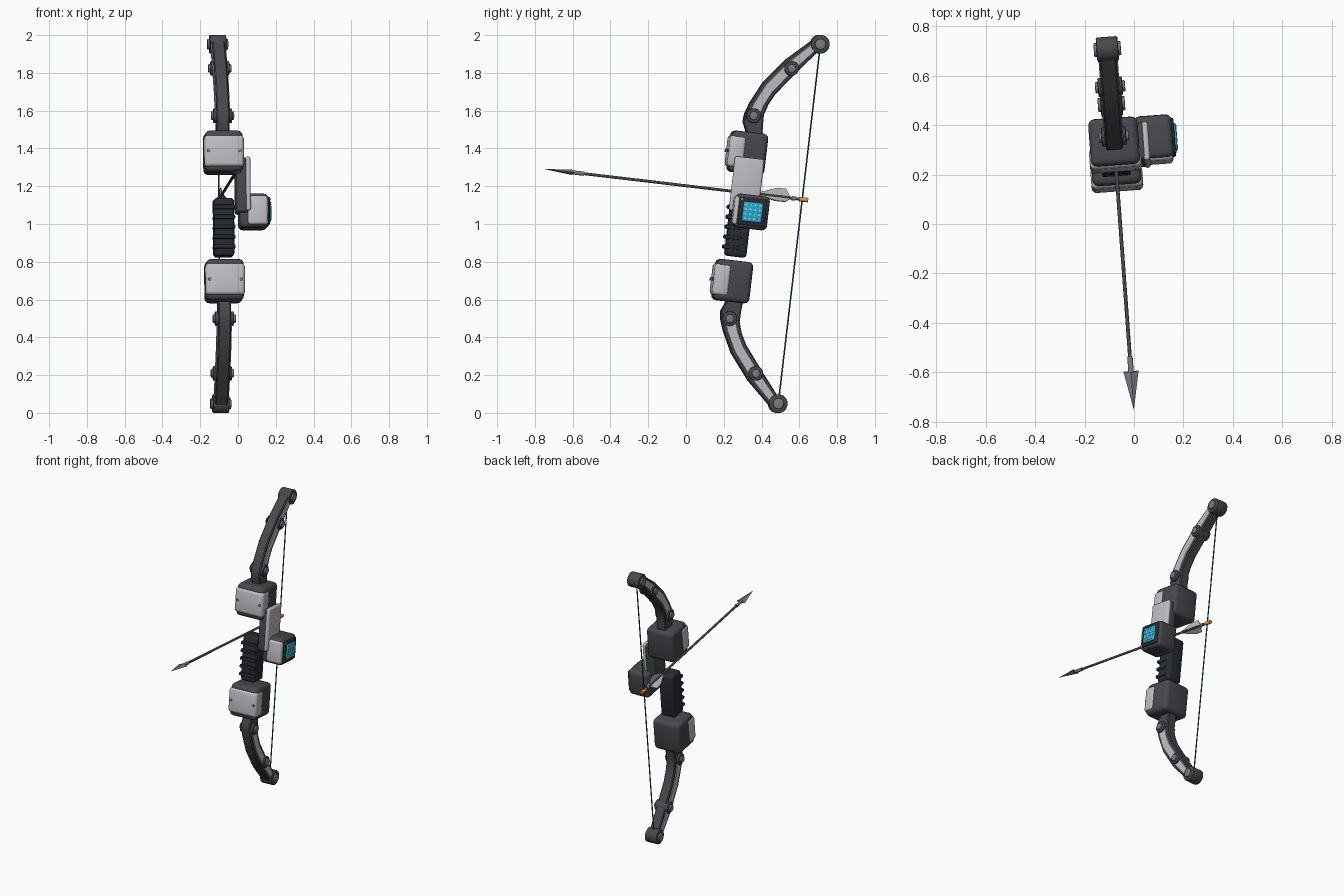
import bpy, bmesh
from math import radians, sin, cos
from mathutils import Matrix, Vector

if "Cube" in bpy.data.objects:
    bpy.data.objects.remove(bpy.data.objects["Cube"])

# Bow frame: x sideways, y back towards the string, z along the bow; then leaned and turned
M = (Matrix.Translation((-0.1, 0.6, 1.0)) @ Matrix.Rotation(radians(4.2), 4, 'Z')
     @ Matrix.Rotation(radians(-6.7), 4, 'X'))


def material(name, r, g, b):
    m = bpy.data.materials.new(name)
    m.diffuse_color = (r, g, b, 1)
    m.use_nodes = True
    m.node_tree.nodes["Principled BSDF"].inputs["Base Color"].default_value = m.diffuse_color
    return m


DARK = material("dark_shell", 0.065, 0.065, 0.075)
LIGHT = material("light_plate", 0.52, 0.52, 0.55)
STEEL = material("steel", 0.2, 0.2, 0.21)
GRIP = material("grip_rubber", 0.02, 0.025, 0.03)
CYAN = material("screen_cyan", 0.02, 0.4, 0.65)
TEAL = material("string_teal", 0.01, 0.1, 0.14)
PALE = material("screen_pale", 0.35, 0.75, 0.7)
ORANGE = material("orange", 0.8, 0.3, 0.04)


def finish(name, bm, mat, bevel=0.0, seg=2, min_angle=20):
    bmesh.ops.recalc_face_normals(bm, faces=bm.faces)
    if bevel:
        sharp = [e for e in bm.edges if e.calc_face_angle(0) > radians(min_angle)]
        bmesh.ops.bevel(bm, geom=sharp, offset=bevel, segments=seg, profile=0.5, affect='EDGES')
    me = bpy.data.meshes.new(name)
    bm.to_mesh(me)
    bm.free()
    me.materials.append(mat)
    ob = bpy.data.objects.new(name, me)
    bpy.context.collection.objects.link(ob)
    ob.matrix_world = M
    return ob


def box(name, xs, ys, zs, mat, bevel=0.0, seg=3):
    bm = bmesh.new()
    lo, hi = Vector((xs[0], ys[0], min(zs))), Vector((xs[1], ys[1], max(zs)))
    bmesh.ops.create_cube(bm, size=1, matrix=Matrix.Translation((lo + hi) / 2)
                          @ Matrix.Diagonal((*(hi - lo), 1)))
    return finish(name, bm, mat, bevel, seg)


def rod(name, a, b, r1, mat, r2=None, n=16, bevel=0.0):
    a, b = Vector(a), Vector(b)
    bm = bmesh.new()
    rot = (b - a).to_track_quat('Z', 'Y').to_matrix().to_4x4()
    bmesh.ops.create_cone(bm, cap_ends=True, segments=n, radius1=r1, radius2=r1 if r2 is None else r2,
                          depth=(b - a).length, matrix=Matrix.Translation((a + b) / 2) @ rot)
    return finish(name, bm, mat, bevel, 2, 40)


def prism(name, outline, half, mat, bevel=0.0):
    bm = bmesh.new()
    f = bm.faces.new([bm.verts.new((-half, y, z)) for y, z in outline])
    ext = bmesh.ops.extrude_face_region(bm, geom=[f])['geom']
    bmesh.ops.translate(bm, vec=(2 * half, 0, 0),
                        verts=[v for v in ext if isinstance(v, bmesh.types.BMVert)])
    return finish(name, bm, mat, bevel, 1, 45)


# Limb side profile as (front edge, string-side edge) pairs, root to tip
LIMB = [((-.33, .43), (-.25, .43)), ((-.362, .505), (-.255, .495)), ((-.357, .55), (-.256, .553)),
        ((-.337, .607), (-.238, .61)), ((-.281, .721), (-.208, .668)), ((-.175, .855), (-.109, .795)),
        ((-.035, .985), (-.004, .925))]


def strip(pairs, inset, s):
    front = [Vector(a).lerp(Vector(b), inset) for a, b in pairs]
    back = [Vector(b).lerp(Vector(a), inset) for a, b in pairs]
    return [(p.x, p.y * s) for p in front + back[::-1]]


for s, tag in ((1, "upper"), (-1, "lower")):
    # Limb with light side inlay
    prism(tag + "_limb", strip(LIMB, 0, s), 0.034, DARK, 0.006)
    prism(tag + "_limb_inlay", strip(LIMB[2:], 0.2, s), 0.039, LIGHT, 0.003)
    # Tip wheel and joint bolts
    for part, y, z, r, h in (("tip_wheel", -.003, .958, .05, .044), ("outer_joint", -.14, .813, .039, .05),
                             ("inner_joint", -.311, .541, .039, .05)):
        z *= s
        rod(f"{tag}_{part}", (-h, y, z), (h, y, z), r, DARK, n=24, bevel=.006)
        rod(f"{tag}_{part}_cap", (-h - .011, y, z), (h + .011, y, z), r * .58, STEEL, n=20, bevel=.004)
    # Riser block with wrapped front plate and two screws
    box(tag + "_block", (-.1, .1), (-.415, -.222), (.232 * s, .452 * s), DARK, .026)
    box(tag + "_block_plate", (-.105, .105), (-.425, -.336), (.257 * s, .426 * s), LIGHT, .02)
    for x in (-.083, .083):
        rod(tag + "_screw", (x, -.41, .342 * s), (x, -.432, .342 * s), .009, STEEL, n=10)

# Hand grip with finger ridges
box("grip", (-.054, .054), (-.376, -.262), (-.212, .097), GRIP, .018)
for i in range(5):
    z = -.165 + i * .053
    box("grip_ridge", (-.058, .058), (-.39, -.3), (z - .011, z + .011), GRIP, .007, 2)

# Side bridge joining the blocks
box("side_bridge", (.064, .132), (-.385, -.235), (.02, .312), DARK, .014)
box("side_bridge_plate", (.115, .141), (-.39, -.233), (.028, .316), LIGHT, .011)

# Sight unit with bezel and tiled screen
box("sight_body", (.085, .238), (-.362, -.185), (-.058, .122), DARK, .024)
box("sight_front_plate", (.125, .234), (-.371, -.335), (-.045, .108), LIGHT, .016)
box("sight_bezel", (.225, .246), (-.345, -.2), (-.041, .105), GRIP, .008)
box("sight_screen", (.235, .254), (-.325, -.22), (-.021, .084), CYAN, .006)
for i in range(4):
    for j in range(4):
        y, z = -.309 + i * .0245, -.005 + j * .0245
        box("screen_tile", (.25, .256), (y - .005, y + .005), (z - .004, z + .004), PALE)
rod("sight_lamp", (.23, -.337, .094), (.25, -.337, .094), .006, ORANGE, n=10)

# String
rod("string", (0, 0, -.95), (0, 0, .95), .004, TEAL, n=8)

# Arrow: shaft, nock, collars, flattened head
AZ = .131
rod("arrow_shaft", (0, -1.25, AZ), (0, .0, AZ), .0075, DARK, n=12)
rod("arrow_nock", (0, -.015, AZ), (0, .031, AZ), .012, ORANGE, n=12)
rod("arrow_tail_collar", (0, -.055, AZ), (0, -.035, AZ), .011, STEEL, n=12)
rod("arrow_head_collar", (0, -1.235, AZ), (0, -1.165, AZ), .011, STEEL, n=12)
bm = bmesh.new()
ring = [bm.verts.new(p) for p in ((-.031, -1.222, AZ), (0, -1.232, AZ + .014),
                                  (.031, -1.222, AZ), (0, -1.232, AZ - .014))]
tip, back = bm.verts.new((0, -1.382, AZ)), bm.verts.new((0, -1.225, AZ))
for i in range(4):
    for apex in (tip, back):
        bm.faces.new((ring[i], ring[(i + 1) % 4], apex))
finish("arrow_head", bm, STEEL)

# Three feather vanes around the tail
for k in range(3):
    a = radians(90 + 120 * k)
    out, side = Vector((cos(a), 0, sin(a))), Vector((-sin(a), 0, cos(a)))
    bm = bmesh.new()
    layers = [[bm.verts.new(out * r + side * t + Vector((0, y, AZ)))
               for y, r in ((-.25, .004), (-.14, .046), (-.09, .046), (-.062, .004))] for t in (-.002, .002)]
    for layer in layers:
        bm.faces.new(layer)
    for i in range(4):
        j = (i + 1) % 4
        bm.faces.new((layers[0][i], layers[0][j], layers[1][j], layers[1][i]))
    finish("arrow_vane", bm, LIGHT)

# Smooth the rounded parts, keep hard edges
for ob in bpy.context.collection.objects:
    ob.select_set(True)
    bpy.context.view_layer.objects.active = ob
bpy.ops.object.shade_smooth_by_angle(angle=radians(32))
